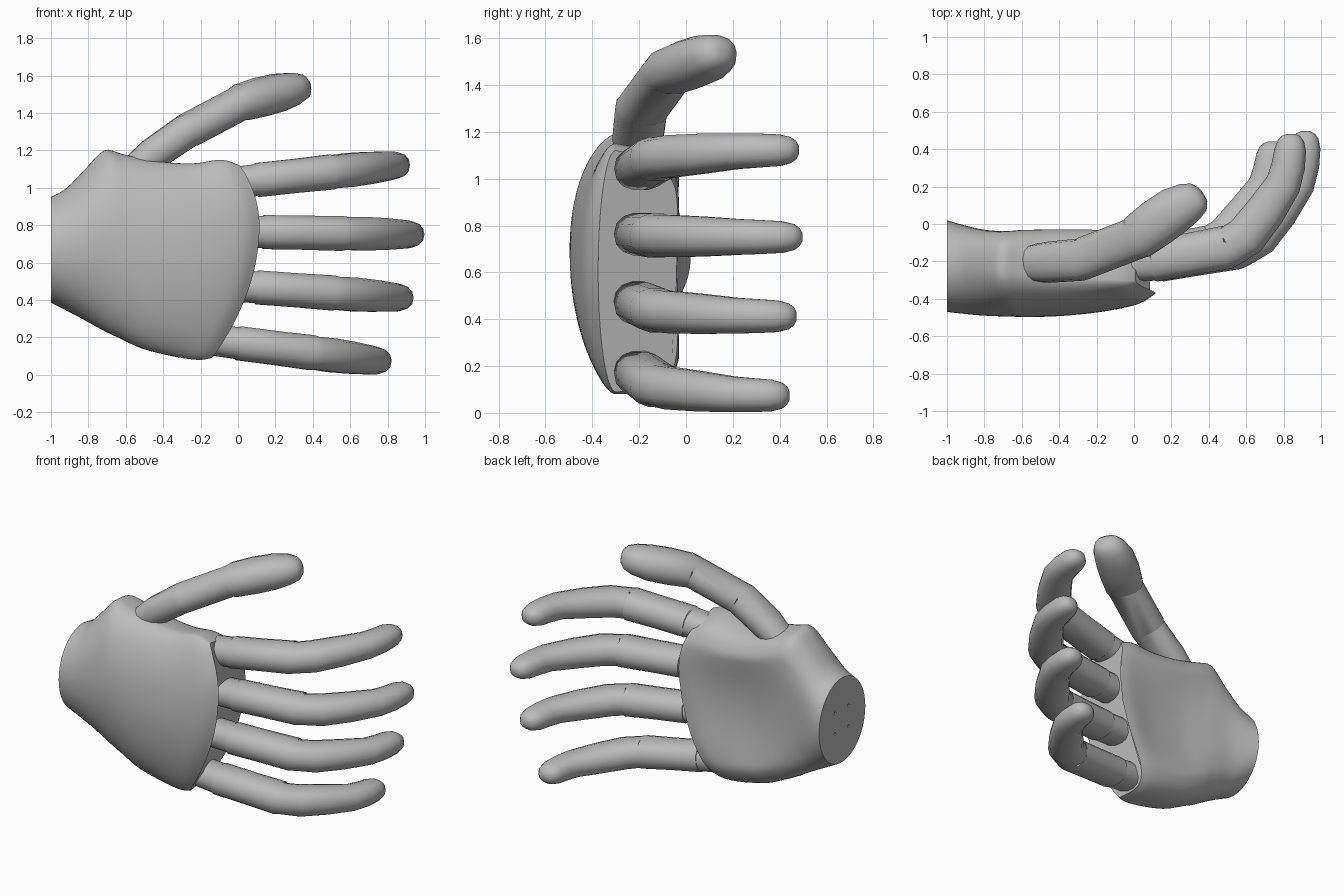
import bpy, bmesh, math
from mathutils import Vector

cube = bpy.data.objects.get("Cube")
if cube:
    bpy.data.objects.remove(cube, do_unlink=True)

grey = bpy.data.materials.new("plain grey")
grey.use_nodes = True
grey.diffuse_color = (0.5, 0.5, 0.5, 1)
grey.node_tree.nodes["Principled BSDF"].inputs["Base Color"].default_value = (0.5, 0.5, 0.5, 1)


def loft(name, rings, angle):
    """Skin closed rings of points into one capped object."""
    bm = bmesh.new()
    loops = [[bm.verts.new(p) for p in ring] for ring in rings]
    for a, b in zip(loops, loops[1:]):
        for i in range(len(a)):
            j = (i + 1) % len(a)
            bm.faces.new((a[i], a[j], b[j], b[i]))
    bm.faces.new(loops[0])
    bm.faces.new(loops[-1])
    bmesh.ops.recalc_face_normals(bm, faces=bm.faces)
    mesh = bpy.data.meshes.new(name)
    bm.to_mesh(mesh)
    bm.free()
    obj = bpy.data.objects.new(name, mesh)
    bpy.context.collection.objects.link(obj)
    mesh.materials.append(grey)
    bpy.ops.object.select_all(action='DESELECT')
    obj.select_set(True)
    bpy.context.view_layer.objects.active = obj
    bpy.ops.object.shade_smooth_by_angle(angle=math.radians(angle))
    return obj


def power(v, n):
    return math.copysign(abs(v) ** (2 / n), v)


def smooth_between(rows, steps):
    """Catmull-Rom samples through rows of values."""
    out = []
    for k in range(len(rows) - 1):
        p0, p1, p2, p3 = (rows[min(max(k + d, 0), len(rows) - 1)] for d in (-1, 0, 1, 2))
        for s in range(steps):
            t = s / steps
            out.append([b + 0.5 * t * (c - a + t * (2*a - 5*b + 4*c - d + t * (3*(b - c) + d - a)))
                        for a, b, c, d in zip(p0, p1, p2, p3)])
    return out + [rows[-1]]


# Palm: position along hand, top z, bottom z, knuckle-side y, rim y, palm-side y, hollow
stations = [
    (0.00, 0.95, 0.385, -0.47, -0.22, 0.02, 0),
    (0.08, 1.00, 0.345, -0.48, -0.22, -0.005, 0),
    (0.18, 1.10, 0.295, -0.49, -0.23, -0.02, 0.01),
    (0.30, 1.20, 0.235, -0.495, -0.25, -0.015, 0.03),
    (0.40, 1.18, 0.195, -0.497, -0.26, -0.01, 0.05),
    (0.55, 1.145, 0.14, -0.492, -0.28, -0.005, 0.07),
    (0.75, 1.13, 0.10, -0.47, -0.29, -0.005, 0.06),
    (0.92, 1.15, 0.08, -0.43, -0.30, -0.01, 0.03),
    (1.00, 1.12, 0.09, -0.375, -0.30, -0.02, 0.02),
]


def end_x(y, z):
    """Curved, slanted edge where the fingers leave the palm."""
    d = z - 0.8
    return 0.115 - (1.0 if d > 0 else 0.5) * d * d - 0.12 * max(0, y + 0.33)


rings = []
for u, top, bottom, front, rim, back, hollow in smooth_between(stations, 4):
    ring = []
    for i in range(64):
        a = math.tau * i / 64
        n = 2 if math.sin(a) < 0 else 2 + 2 * min(1, u * 2.5)
        c, s = power(math.cos(a), n), power(math.sin(a), n)
        z = (top + bottom) / 2 + c * (top - bottom) / 2
        y = rim + s * (rim - front if s < 0 else back - rim)
        if s > 0:
            y -= hollow * max(0, 1 - (c / 0.75) ** 2)
            # Thumb side steps in under the shell of the hand's back
            z -= 0.05 * u * max(0, c) * s
        ring.append((-1 + u * (1 + end_x(y, z)), y, z))
    rings.append(ring)
palm = loft("palm", rings, 40)

# Four small screw holes in the wrist face
bm = bmesh.new()
for dy in (-0.07, 0.07):
    for dz in (-0.07, 0.07):
        made = bmesh.ops.create_cone(bm, cap_ends=True, segments=8, radius1=0.01, radius2=0.01, depth=0.06)
        for v in made["verts"]:
            x, y, z = v.co
            v.co = (-1 + z, -0.22 + dy + y, 0.67 + dz - x)
mesh = bpy.data.meshes.new("screw_hole_cutter")
bm.to_mesh(mesh)
bm.free()
mesh.materials.append(grey)
cutter = bpy.data.objects.new("screw_hole_cutter", mesh)
bpy.context.collection.objects.link(cutter)
cutter.hide_render = True
cutter.hide_set(True)
cut = palm.modifiers.new("screw_holes", 'BOOLEAN')
cut.object = cutter
cut.operation = 'DIFFERENCE'


def digit(name, path, depth=1.22, sides=14):
    """Jointed finger: path rows are (x, y, z, half width)."""
    rings = []
    points = [Vector(p[:3]) for p in path]
    for k, p in enumerate(points):
        along = (points[min(k + 1, len(points) - 1)] - points[max(k - 1, 0)]).normalized()
        side = (Vector((0, 0, 1)) - along * along.z).normalized()
        out = along.cross(side)
        ring = []
        for i in range(sides):
            a = math.tau * (i + 0.5) / sides
            ring.append(p + path[k][3] * (side * power(math.cos(a), 2.3)
                                          + out * depth * power(math.sin(a), 2.3)))
        rings.append(ring)
    loft(name, rings, 33)


# Fingers share one bend: fraction along x, y, half width
bend = [
    (-0.10, -0.21, 0.085), (0.11, -0.195, 0.087), (0.12, -0.195, 0.093), (0.35, -0.16, 0.093),
    (0.57, -0.125, 0.096), (0.59, -0.12, 0.09), (0.69, -0.065, 0.092), (0.81, 0.07, 0.087),
    (0.92, 0.22, 0.078), (0.95, 0.32, 0.074), (0.963, 0.41, 0.069), (0.967, 0.46, 0.057),
    (0.968, 0.485, 0.04), (0.968, 0.497, 0.018),
]
fingers = {
    "index_finger": (0.0, 1.03, 0.868, 1.125, 0.97),
    "middle_finger": (0.03, 0.765, 0.947, 0.75, 1.0),
    "ring_finger": (0.0, 0.475, 0.888, 0.41, 0.95),
    "little_finger": (-0.1, 0.182, 0.77, 0.07, 0.89),
}
for name, (x0, z0, x1, z1, reach) in fingers.items():
    digit(name, [(x0 + f * (x1 - x0), y * reach if y > 0 else y, z0 + f * (z1 - z0), r)
                 for f, y, r in bend])

# Thumb
digit("thumb", [
    (-0.55, -0.21, 1.1, 0.08), (-0.46, -0.205, 1.175, 0.09), (-0.28, -0.19, 1.3, 0.093),
    (-0.26, -0.18, 1.31, 0.093), (0.0, -0.08, 1.447, 0.093), (0.02, -0.07, 1.457, 0.1),
    (0.12, 0.005, 1.485, 0.106), (0.22, 0.075, 1.51, 0.103), (0.30, 0.12, 1.53, 0.088),
    (0.345, 0.145, 1.54, 0.068), (0.363, 0.158, 1.545, 0.04), (0.368, 0.161, 1.546, 0.018),
])
